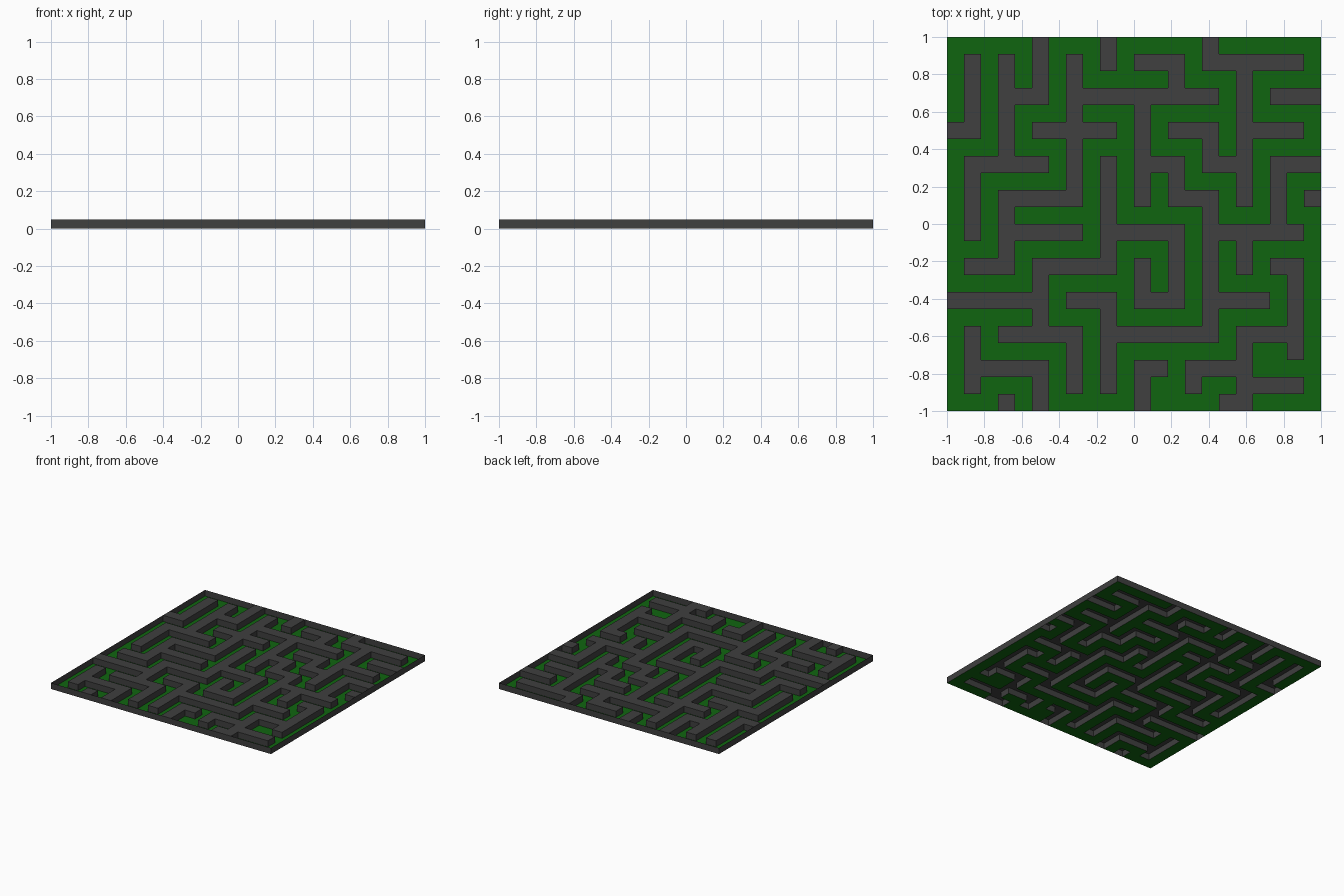
import bpy, bmesh

if "Cube" in bpy.data.objects:
    bpy.data.objects.remove(bpy.data.objects["Cube"])

N = 22               # cells per side
CELL = 2 / N
HEIGHT = 0.05

# Wall strokes on the cell grid (column, row from the back), then alternating
# turns: a target column, a target row, a column ... (or row first)
ACROSS_FIRST = [
    (0, 5, 1, 1), (7, 3, 15), (5, 5, 9), (7, 11, 3), (0, 15, 5),
    (3, 17, 7, 20), (9, 11, 13, 15, 11, 13), (7, 15, 9, 20), (1, 19, 5, 21),
    (11, 1, 13, 3), (11, 7, 13, 9, 15, 17, 9), (12, 19, 11, 21),
    (13, 5, 15, 7, 17), (17, 5, 20), (21, 3, 19), (21, 7, 19, 11),
    (15, 11, 20), (15, 15, 18), (21, 9, 21), (19, 13, 20, 18),
    (17, 17, 20), (17, 20, 20),
]
DOWN_FIRST = [
    (1, 11, 7, 5), (3, 1, 7), (5, 0, 3, 3), (7, 1, 9, 3, 13, 1), (9, 0, 1),
    (9, 7, 13, 5, 17), (1, 20, 17), (3, 21, 21), (11, 3, 9), (15, 0, 1, 20),
    (17, 1, 9), (17, 11, 13), (14, 20, 19, 17), (17, 17, 21, 16),
]


def trace(stroke, axis):
    """Every cell covered by one stroke."""
    pos = list(stroke[:2])
    cells = {tuple(pos)}
    for target in stroke[2:]:
        while pos[axis] != target:
            pos[axis] += 1 if target > pos[axis] else -1
            cells.add(tuple(pos))
        axis = 1 - axis
    return cells


wall_cells = set()
for s in ACROSS_FIRST:
    wall_cells |= trace(s, 0)
for s in DOWN_FIRST:
    wall_cells |= trace(s, 1)


def point(c, r, z):
    return (-1 + c * CELL, 1 - r * CELL, z)


def tile(c, r, z):
    return [point(c, r + 1, z), point(c + 1, r + 1, z),
            point(c + 1, r, z), point(c, r, z)]


def side(a, b):
    return [point(*a, 0), point(*b, 0), point(*b, HEIGHT), point(*a, HEIGHT)]


def make_object(name, quads, color):
    bm = bmesh.new()
    for quad in quads:
        bm.faces.new([bm.verts.new(p) for p in quad])
    bmesh.ops.remove_doubles(bm, verts=bm.verts, dist=1e-4)
    mesh = bpy.data.meshes.new(name)
    bm.to_mesh(mesh)
    bm.free()
    mat = bpy.data.materials.new(name + "_color")
    mat.diffuse_color = color
    mat.use_nodes = True
    mat.node_tree.nodes["Principled BSDF"].inputs["Base Color"].default_value = mat.diffuse_color
    mesh.materials.append(mat)
    obj = bpy.data.objects.new(name, mesh)
    bpy.context.collection.objects.link(obj)


floor, walls, rim = [], [], []
for r in range(N):
    for c in range(N):
        wall = (c, r) in wall_cells
        if wall:
            walls.append(tile(c, r, HEIGHT))
        else:
            floor.append(tile(c, r, 0))
        # Cell edges, counter-clockwise, with the neighbour beyond each
        edges = [((c, r + 1), (c + 1, r + 1), (c, r + 1)),
                 ((c + 1, r + 1), (c + 1, r), (c + 1, r)),
                 ((c + 1, r), (c, r), (c, r - 1)),
                 ((c, r), (c, r + 1), (c - 1, r))]
        for a, b, (nc, nr) in edges:
            if not (0 <= nc < N and 0 <= nr < N):
                rim.append(side(a, b))
            elif wall and (nc, nr) not in wall_cells:
                walls.append(side(a, b))

GREY = (0.05, 0.05, 0.05, 1)
GREEN = (0.005, 0.13, 0.005, 1)
# Sunken path, hollow raised walls, and the thin sheet around the outside
make_object("path_floor", floor, GREEN)
make_object("maze_walls", walls, GREY)
make_object("outer_rim", rim, GREY)
